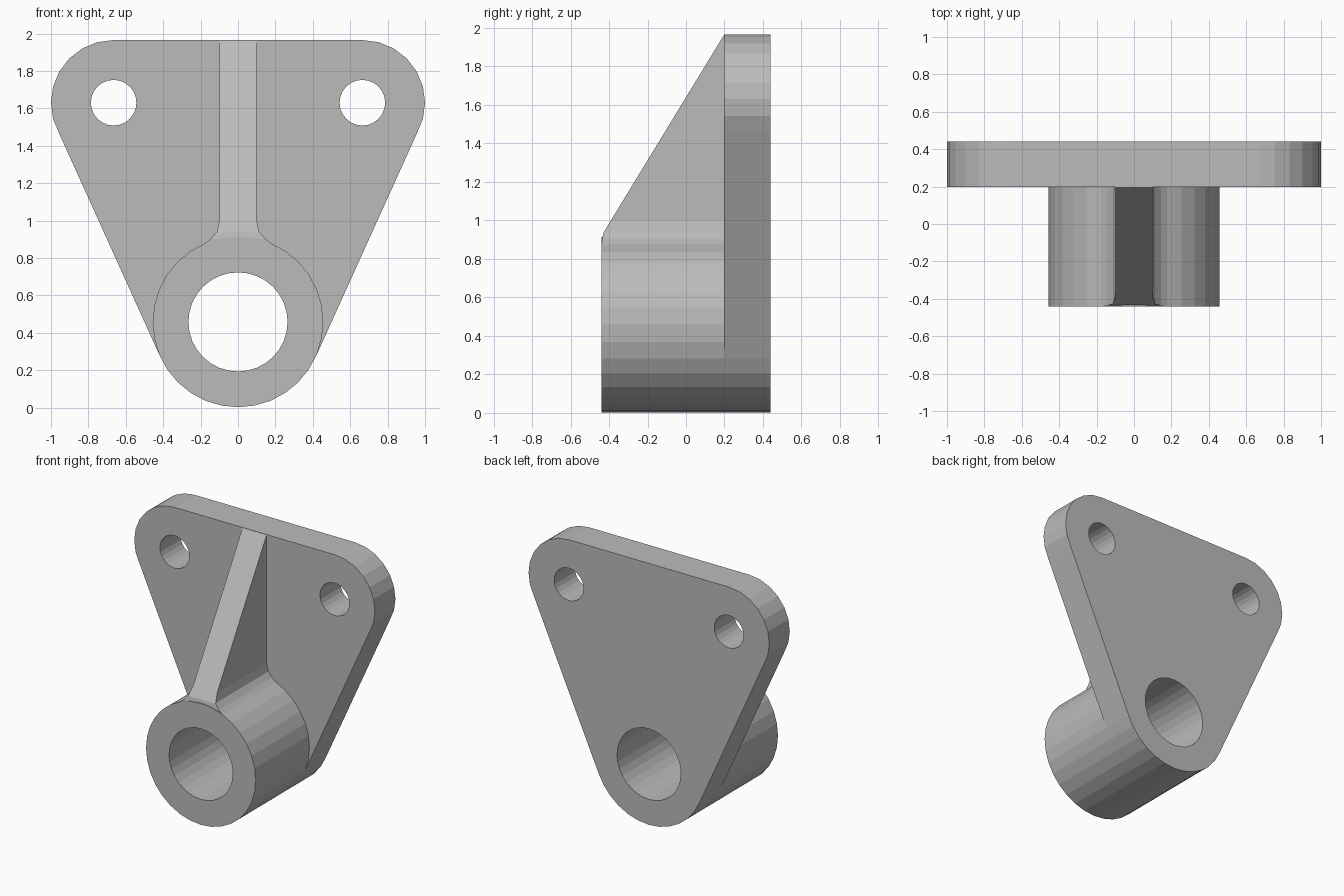
import bpy, bmesh, math
from mathutils import Vector
from mathutils.geometry import convex_hull_2d

if "Cube" in bpy.data.objects:
    bpy.data.objects.remove(bpy.data.objects["Cube"])

grey = bpy.data.materials.new("cast grey")
grey.diffuse_color = (0.5, 0.5, 0.5, 1)
grey.use_nodes = True
grey.node_tree.nodes["Principled BSDF"].inputs["Base Color"].default_value = grey.diffuse_color

FRONT, PLATE, BACK = -0.44, 0.197, 0.44      # y of boss face, plate face, back face
BOSS, BOSS_R, BORE_R = (0, 0.458), 0.456, 0.265
EAR_X, EAR_Z, EAR_R, HOLE_R = 0.665, 1.63, 0.335, 0.122


def circle(centre, r, n):
    return [(centre[0] + r * math.cos(2 * math.pi * i / n),
             centre[1] + r * math.sin(2 * math.pi * i / n)) for i in range(n)]


def prism(name, profile, y0, y1):
    """Extrude an x-z profile along y."""
    bm = bmesh.new()
    face = bm.faces.new([bm.verts.new((x, y0, z)) for x, z in profile])
    ext = bmesh.ops.extrude_face_region(bm, geom=[face])
    verts = [v for v in ext["geom"] if isinstance(v, bmesh.types.BMVert)]
    bmesh.ops.translate(bm, verts=verts, vec=(0, y1 - y0, 0))
    bmesh.ops.recalc_face_normals(bm, faces=bm.faces[:])
    mesh = bpy.data.meshes.new(name)
    bm.to_mesh(mesh)
    bm.free()
    mesh.materials.append(grey)
    obj = bpy.data.objects.new(name, mesh)
    bpy.context.collection.objects.link(obj)
    return obj


def combine(target, other, operation):
    mod = target.modifiers.new("combine", 'BOOLEAN')
    mod.operation, mod.solver, mod.object = operation, 'EXACT', other
    bpy.context.view_layer.objects.active = target
    bpy.ops.object.modifier_apply(modifier=mod.name)
    bpy.data.objects.remove(other)


# Mounting plate: outline wrapped around the boss and two rounded ears
pts = circle(BOSS, BOSS_R, 32)
for s in (-1, 1):
    pts += circle((s * EAR_X, EAR_Z), EAR_R, 24)
outline = [pts[i] for i in convex_hull_2d([Vector(p) for p in pts])]
bracket = prism("bracket", outline, PLATE, BACK)

# Boss tube
boss = prism("boss", circle(BOSS, BOSS_R, 32), FRONT, PLATE + 0.1)

# Gusset rib with flared foot, trimmed to the slope
half = [(0.1, 1.962), (0.1, 1.0), (0.113, 0.94), (0.145, 0.903), (0.2, 0.86), (0.15, 0.78)]
rib = prism("rib", half + [(-x, z) for x, z in reversed(half)], FRONT + 0.004, PLATE + 0.02)
bm = bmesh.new()
bm.from_mesh(rib.data)
for co, no in (((0, -0.43, 0.935), (0, -1.03, 0.628)),
               ((0, -0.43, 0.93), (0, -1.0, 0.2))):
    bmesh.ops.bisect_plane(bm, geom=bm.verts[:] + bm.edges[:] + bm.faces[:], dist=1e-5,
                           plane_co=co, plane_no=no, clear_outer=True)
    bmesh.ops.holes_fill(bm, edges=[e for e in bm.edges if e.is_boundary], sides=0)
bmesh.ops.recalc_face_normals(bm, faces=bm.faces[:])
bm.to_mesh(rib.data)
bm.free()

combine(bracket, boss, 'UNION')
combine(bracket, rib, 'UNION')

# Main bore and two bolt holes
combine(bracket, prism("bore_cutter", circle(BOSS, BORE_R, 32), -1, 1), 'DIFFERENCE')
for s in (-1, 1):
    hole = prism("bolt_hole_cutter", circle((s * EAR_X, EAR_Z), HOLE_R, 24), -1, 1)
    combine(bracket, hole, 'DIFFERENCE')
